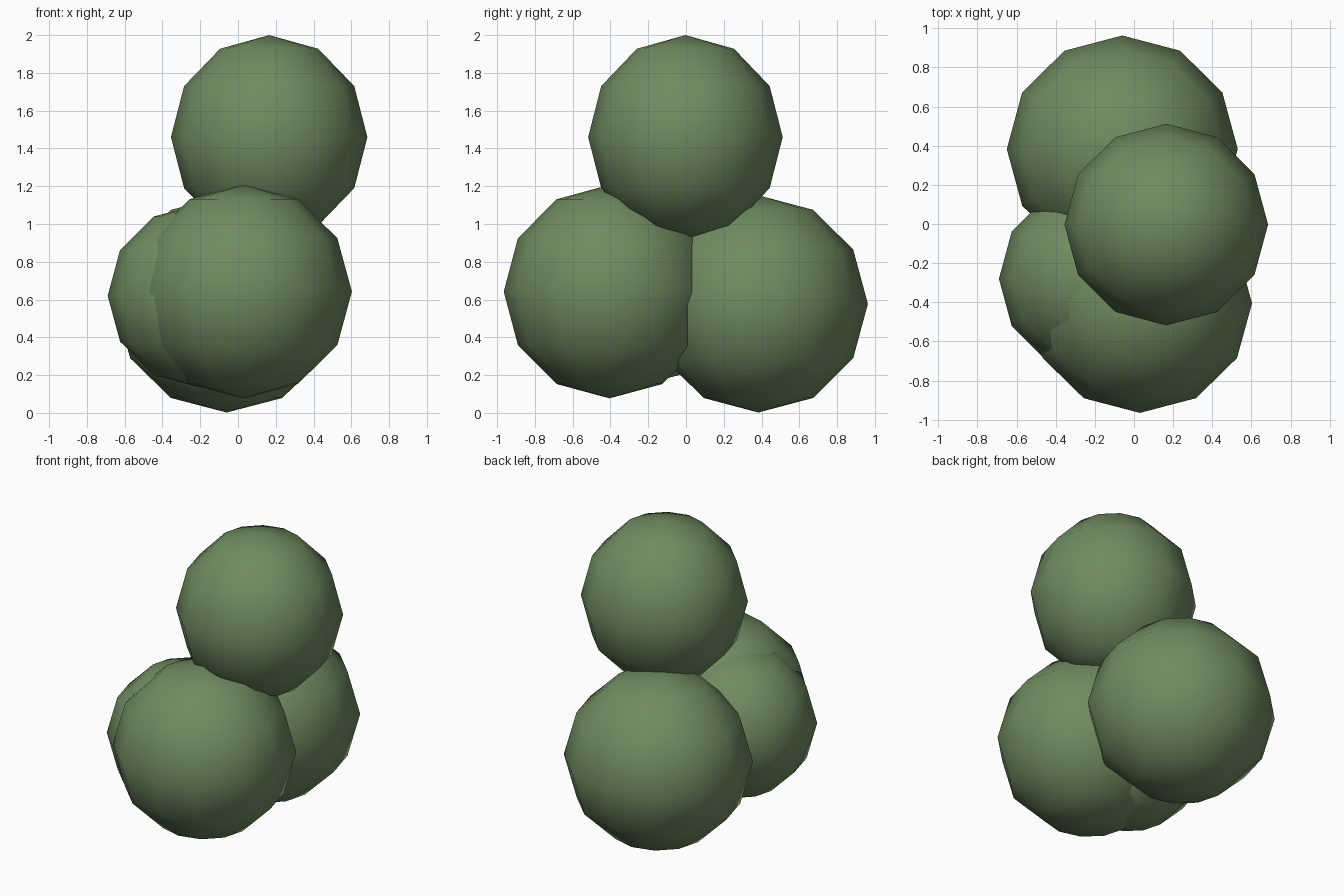
import bpy

if "Cube" in bpy.data.objects:
    bpy.data.objects.remove(bpy.data.objects["Cube"])

# Shared foliage green
green = bpy.data.materials.new("leaf_green")
green.diffuse_color = (0.16, 0.26, 0.12, 1)
green.use_nodes = True
green.node_tree.nodes["Principled BSDF"].inputs["Base Color"].default_value = green.diffuse_color


def leaf_ball(name, centre, radii):
    """Low-poly smooth-shaded foliage clump with 12 sides and 6 rings."""
    bpy.ops.mesh.primitive_uv_sphere_add(segments=12, ring_count=6, radius=1, location=centre)
    ball = bpy.context.object
    ball.name = name
    ball.scale = radii
    bpy.ops.object.transform_apply(location=False, rotation=False, scale=True)
    bpy.ops.object.shade_smooth()
    ball.data.materials.append(green)


# Three overlapping clumps at the base, one on top
leaf_ball("top_clump", (0.165, -0.003, 1.46), (0.52, 0.515, 0.54))
leaf_ball("front_clump", (0.03, -0.405, 0.642), (0.573, 0.56, 0.565))
leaf_ball("back_clump", (-0.06, 0.383, 0.577), (0.59, 0.58, 0.575))
leaf_ball("left_clump", (-0.20, -0.28, 0.62), (0.49, 0.485, 0.485))
